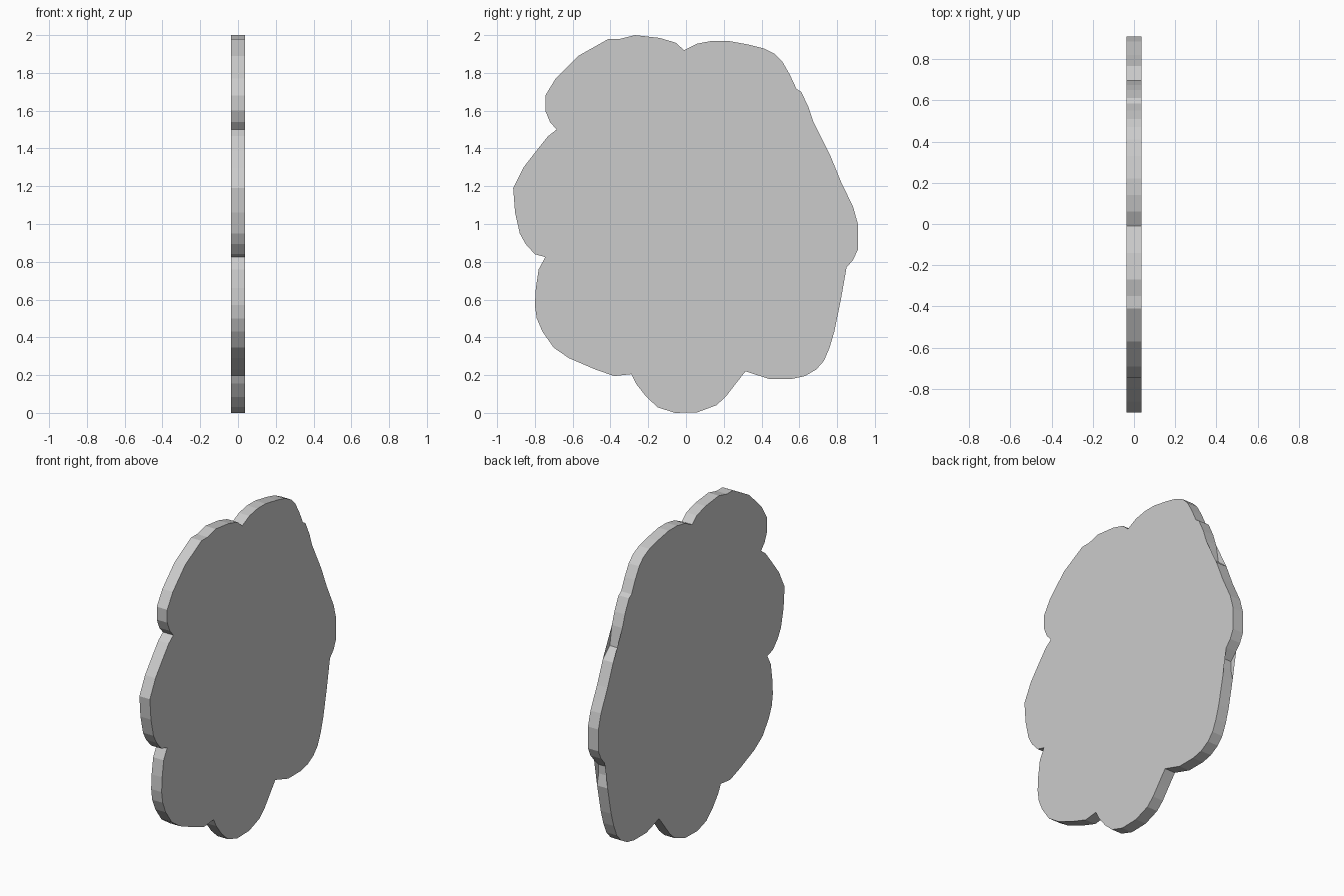
import bpy, bmesh

HALF = 0.036  # half thickness of the plate

# Scalloped rim as separate lobes in (y, z), running clockwise from the top dip
lobes = [
    # upper right
    [(-.01, 1.92), (.06, 1.955), (.14, 1.97), (.22, 1.97), (.33, 1.95), (.41, 1.93),
     (.47, 1.9), (.51, 1.86), (.55, 1.79), (.585, 1.715), (.61, 1.7), (.65, 1.615), (.675, 1.54)],
    # right
    [(.765, 1.36), (.82, 1.225), (.885, 1.09), (.91, 1.0), (.91, .865), (.885, .81), (.85, .77)],
    # lower right
    [(.82, .6), (.785, .43), (.76, .345), (.73, .275), (.69, .23), (.63, .195), (.56, .18),
     (.44, .18), (.315, .22)],
    # bottom
    [(.26, .15), (.21, .085), (.16, .04), (.06, .003), (-.06, .0), (-.15, .03),
     (-.21, .085), (-.265, .155), (-.29, .205)],
    # lower left
    [(-.38, .195), (-.48, .23), (-.62, .29), (-.7, .345), (-.76, .43), (-.79, .5),
     (-.8, .57), (-.795, .66), (-.78, .76), (-.745, .825)],
    # left
    [(-.8, .84), (-.85, .895), (-.88, .95), (-.905, 1.06), (-.915, 1.19), (-.86, 1.3),
     (-.79, 1.39), (-.73, 1.465), (-.685, 1.5)],
    # upper left
    [(-.72, 1.54), (-.745, 1.6), (-.745, 1.68), (-.69, 1.77), (-.57, 1.89),
     (-.41, 1.98), (-.35, 1.98), (-.27, 2.0), (-.14, 1.985), (-.055, 1.96)],
]
# Dips in the rim wall that the two flat sheets bridge straight across
dips = {0: [(.695, 1.42)], 1: [(.805, .725), (.805, .67)]}

bm = bmesh.new()
wall, sheet = [], []
for i, lobe in enumerate(lobes):
    for k, (y, z) in enumerate(lobe + dips.get(i, [])):
        pair = [bm.verts.new((x, y, z)) for x in (-HALF, HALF)]
        wall.append(pair)
        if k < len(lobe):
            sheet.append(pair)

# Flat sheets on both sides
bm.faces.new([p[0] for p in sheet])
bm.faces.new([p[1] for p in reversed(sheet)])
# Rim wall
for a, b in zip(wall, wall[1:] + wall[:1]):
    bm.faces.new((a[0], a[1], b[1], b[0]))

# Clockwise seen from +x: orient every face outward
bm.normal_update()
for f in bm.faces:
    c = f.calc_center_median()
    out = c.copy()
    out.y, out.z = c.y, c.z - 1.0
    if abs(f.normal.x) > 0.5:
        flip = f.normal.x * c.x < 0
    else:
        flip = f.normal.dot(out) < 0
    if flip:
        f.normal_flip()

mesh = bpy.data.meshes.new("scalloped_plate")
bm.to_mesh(mesh)
bm.free()
plate = bpy.data.objects.new("scalloped_plate", mesh)
bpy.context.collection.objects.link(plate)
